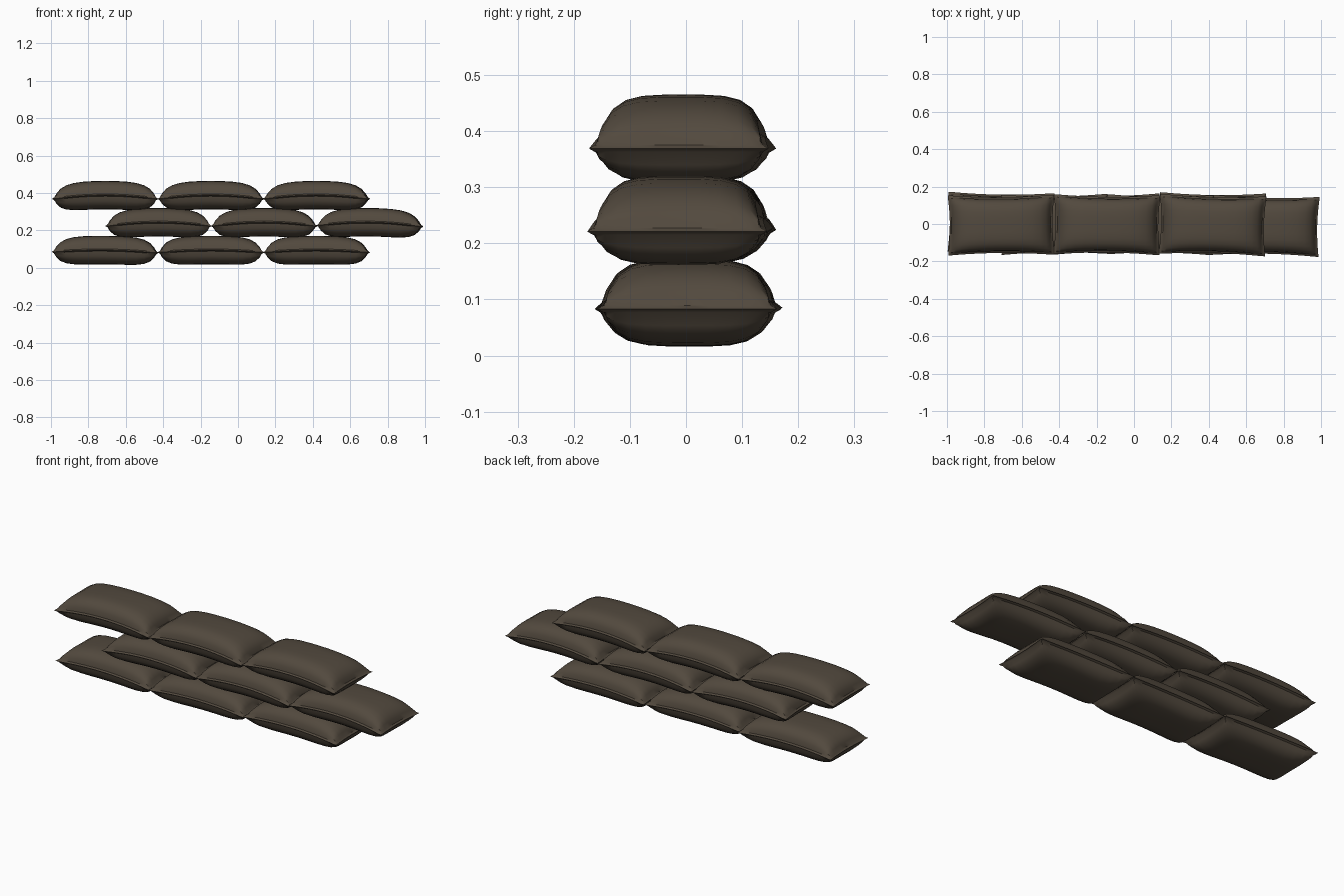
import bpy, bmesh, math
from mathutils import Matrix, Vector

if "Cube" in bpy.data.objects:
    bpy.data.objects.remove(bpy.data.objects["Cube"])

cloth = bpy.data.materials.new("dark brown cloth")
cloth.diffuse_color = (0.085, 0.067, 0.048, 1)
cloth.use_nodes = True
cloth.node_tree.nodes["Principled BSDF"].inputs["Base Color"].default_value = cloth.diffuse_color

HX, HY, HZ = 0.272, 0.150, 0.076   # half size of a bag inside its seam
NX, NY = 14, 12
SEAM = 0.010


def spread(i, n):
    # points gathered towards the edges, where the cloth curves most
    return math.sin((i / n - 0.5) * math.pi)


def bag(name, x, y, z, yaw, pitch, arch):
    bm = bmesh.new()

    def place(u, v, side):
        # sides pull in at the middle, corners stay pointed
        px = HX * u * (1 - 0.035 * (1 - v * v) * abs(u))
        py = HY * v * (1 - 0.075 * (1 - u * u) * abs(v))
        if abs(u) > 1 - 1e-6:
            px += math.copysign(SEAM * 0.2, u)
        puff = ((1 - abs(u) ** 5) * (1 - abs(v) ** 4)) ** 0.5
        pz = side * (0.006 + (HZ - 0.006) * puff)
        return Vector((px, py, pz + arch * (1 - u * u)))

    sheets = []
    for side in (1, -1):
        g = [[bm.verts.new(place(spread(i, NX), spread(j, NY), side))
              for j in range(NY + 1)] for i in range(NX + 1)]
        for i in range(NX):
            for j in range(NY):
                bm.faces.new((g[i][j], g[i + 1][j], g[i + 1][j + 1], g[i][j + 1]))
        sheets.append(g)

    # pinched seam joining the upper and lower cloth
    rim = ([(i, 0) for i in range(NX)] + [(NX, j) for j in range(NY)]
           + [(i, NY) for i in range(NX, 0, -1)] + [(0, j) for j in range(NY, 0, -1)])
    ring = []
    for i, j in rim:
        c = (sheets[0][i][j].co + sheets[1][i][j].co) / 2
        c.x += SEAM * ((i == NX) - (i == 0))
        c.y += SEAM * ((j == NY) - (j == 0))
        ring.append(bm.verts.new(c))
    for k in range(len(rim)):
        n = (k + 1) % len(rim)
        for g in sheets:
            a, b = g[rim[k][0]][rim[k][1]], g[rim[n][0]][rim[n][1]]
            bm.faces.new((a, b, ring[n], ring[k]))
    bmesh.ops.recalc_face_normals(bm, faces=bm.faces)

    me = bpy.data.meshes.new(name)
    bm.to_mesh(me)
    bm.free()
    me.materials.append(cloth)
    ob = bpy.data.objects.new(name, me)
    bpy.context.collection.objects.link(ob)
    ob.matrix_world = (Matrix.Translation((x, y, z))
                       @ Matrix.Rotation(math.radians(yaw), 4, 'Z')
                       @ Matrix.Rotation(math.radians(pitch), 4, 'Y'))
    ob.select_set(True)
    bpy.context.view_layer.objects.active = ob


# three staggered courses: name, first x, seam height, arch, (y, yaw, pitch) of each bag
courses = [
    ("bottom", -0.71, 0.083, 0.012, [(0.008, -0.8, 0.5), (0.0, 0.6, 0), (0.006, -0.8, 0)]),
    ("middle", -0.425, 0.224, 0.020, [(-0.002, 0.6, 0), (-0.004, -0.6, 0), (-0.010, -1.2, 0.6)]),
    ("top", -0.71, 0.369, 0.020, [(-0.006, 0.4, 0), (-0.004, -0.6, 0), (-0.006, -1.4, 0)]),
]
for level, x0, z, arch, bags in courses:
    for k, (y, yaw, pitch) in enumerate(bags):
        bag(f"{level}_sandbag_{k + 1}", x0 + k * 0.565, y, z, yaw, pitch, arch)
bpy.ops.object.shade_smooth_by_angle(angle=math.radians(40))
